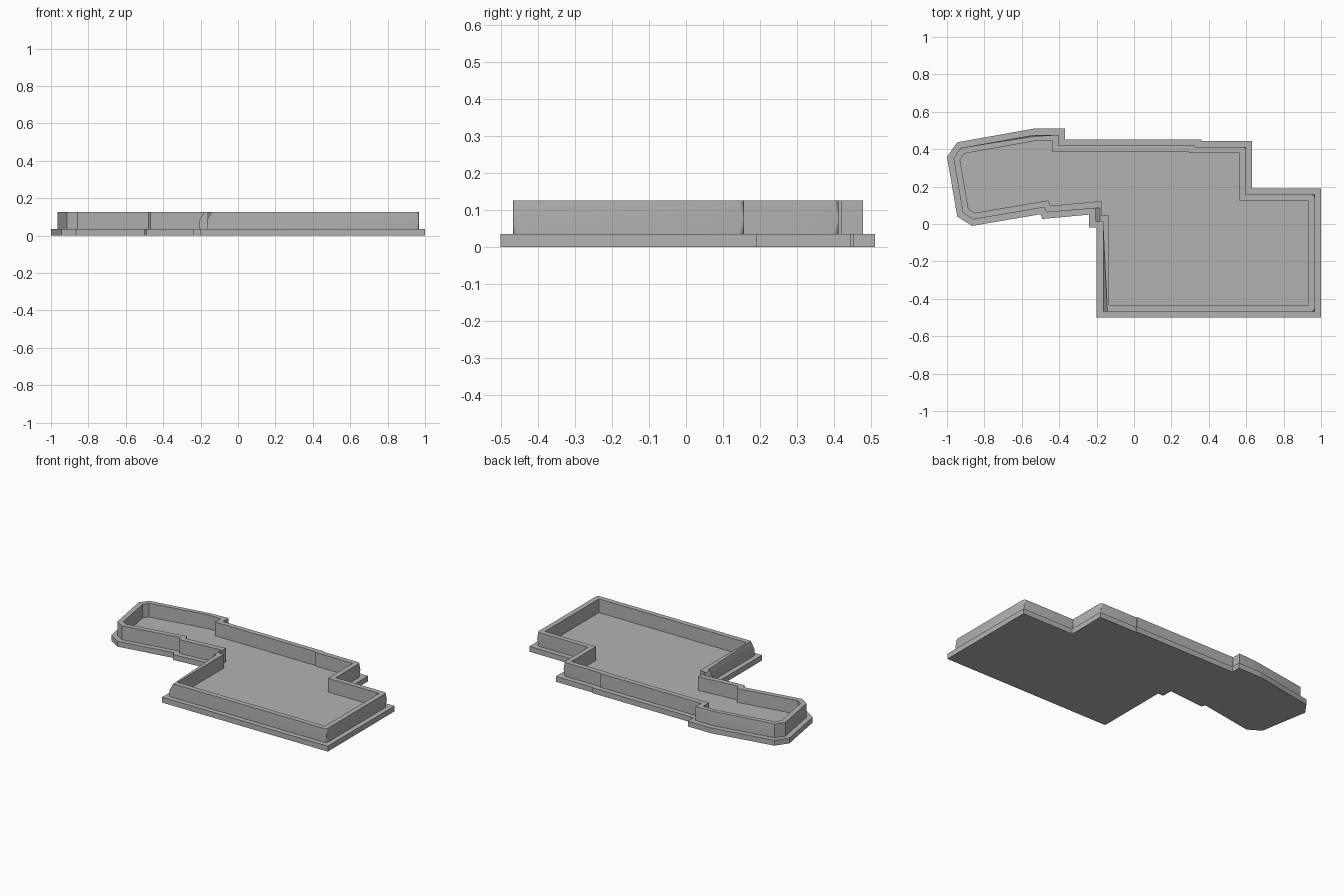
import bpy
import bmesh
from mathutils import Vector

cube = bpy.data.objects.get("Cube")
if cube:
    bpy.data.objects.remove(cube, do_unlink=True)

PLATE_TOP = 0.035
CHAMFER_START = 0.08
WALL_TOP = 0.125

grey = bpy.data.materials.new("grey")
grey.use_nodes = True
colour = (0.45, 0.45, 0.45, 1)
grey.diffuse_color = colour
grey.node_tree.nodes["Principled BSDF"].inputs["Base Color"].default_value = colour

# Footprint, counter-clockwise from the front corner beside the arm
OUTLINE = [Vector(p) for p in (
    (-.2, -.5), (1, -.5), (1, .19), (.63, .19), (.63, .445),
    (.36, .445), (.36, .452), (-.37, .452), (-.37, .51), (-.535, .51),
    (-.945, .437), (-1, .36), (-.945, .04), (-.865, -.01), (-.5, .052),
    (-.49, .027), (-.24, .05), (-.24, -.02), (-.2, -.02))]


def inset(points, distance):
    """Move every edge of a closed outline inwards with mitred corners."""
    result = []
    for i, p in enumerate(points):
        a = (p - points[i - 1]).normalized()
        b = (points[(i + 1) % len(points)] - p).normalized()
        na, nb = Vector((-a.y, a.x)), Vector((-b.y, b.x))
        result.append(p + (na + nb) * distance / (1 + na.dot(nb)))
    return result


def add_ring(bm, points, z):
    return [bm.verts.new((p.x, p.y, z)) for p in points]


def bridge(bm, lower, upper):
    for i in range(len(lower)):
        bm.faces.new((lower[i - 1], lower[i], upper[i], upper[i - 1]))


def finish(bm, name):
    bmesh.ops.recalc_face_normals(bm, faces=bm.faces)
    mesh = bpy.data.meshes.new(name)
    bm.to_mesh(mesh)
    bm.free()
    mesh.materials.append(grey)
    obj = bpy.data.objects.new(name, mesh)
    bpy.context.collection.objects.link(obj)
    return obj


# Base plate, which is also the tray floor
bm = bmesh.new()
bottom = add_ring(bm, OUTLINE, 0)
top = add_ring(bm, OUTLINE, PLATE_TOP)
bridge(bm, bottom, top)
bm.faces.new(bottom)
bm.faces.new(top)
finish(bm, "base_plate")

# Rim wall, with its outer top edge sloped in beside the inner corner
outer = inset(OUTLINE, 0.033)
inner = inset(OUTLINE, 0.066)
sloped = [p.copy() for p in outer]
for i in (0, 16, 17):
    sloped[i].x += 0.025
sloped[9].y -= 0.008

bm = bmesh.new()
rings = [add_ring(bm, points, z) for points, z in (
    (inner, PLATE_TOP), (outer, PLATE_TOP), (outer, CHAMFER_START),
    (sloped, WALL_TOP), (inner, WALL_TOP))]
for i, ring in enumerate(rings):
    bridge(bm, rings[i - 1], ring)

# Rounded outer corners
corners = []
for i in (1, 2, 4):
    for low, high in ((rings[1], rings[2]), (rings[2], rings[3])):
        corners.append(bm.edges.get((low[i], high[i])))
bmesh.ops.bevel(bm, geom=corners, offset=0.018, offset_type='OFFSET',
                segments=4, profile=0.5, affect='EDGES')
wall = finish(bm, "rim_wall")

bpy.context.view_layer.objects.active = wall
wall.select_set(True)
bpy.ops.object.shade_smooth_by_angle()
